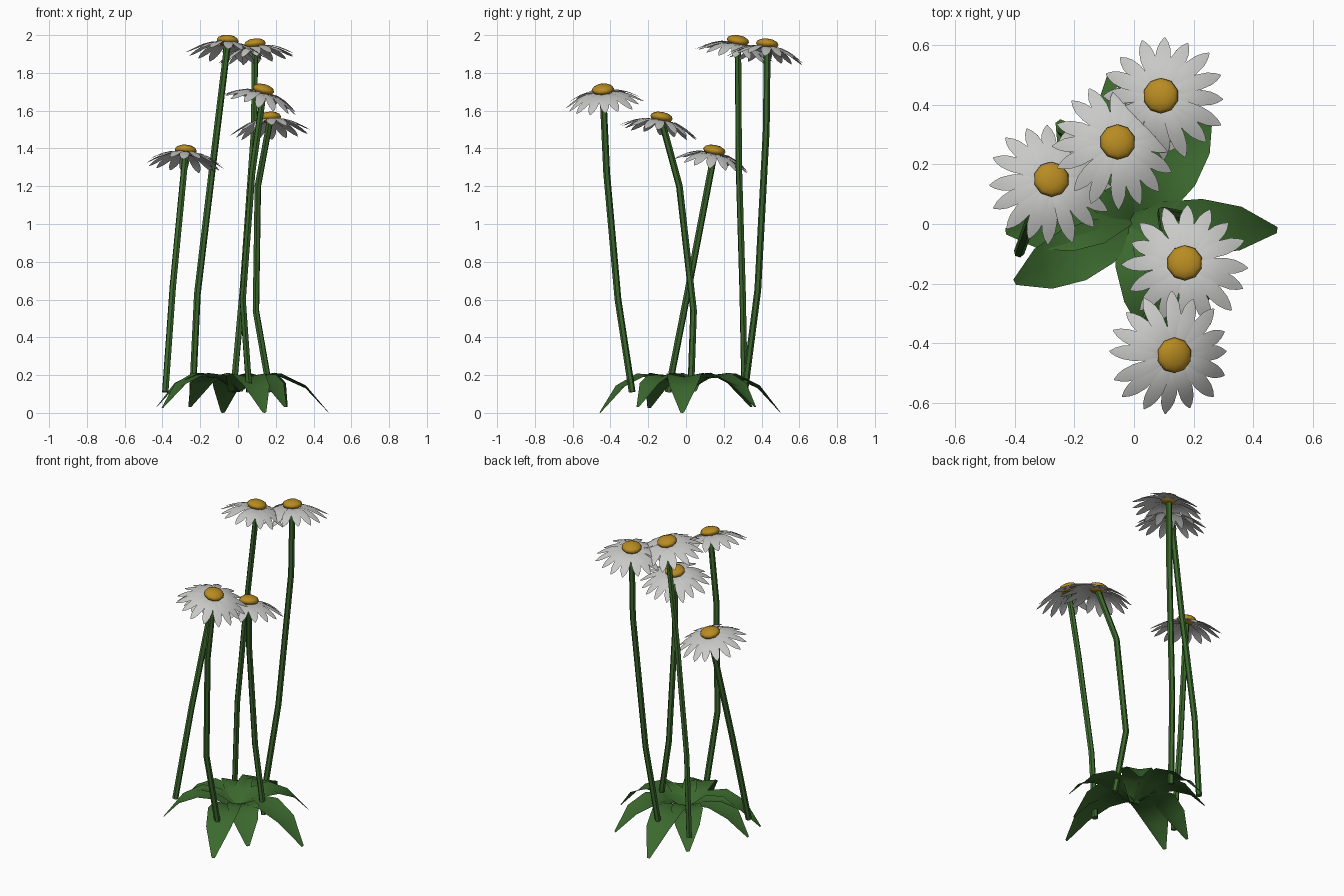
import bpy
import math
import random
from mathutils import Vector

random.seed(4)
if "Cube" in bpy.data.objects:
    bpy.data.objects.remove(bpy.data.objects["Cube"], do_unlink=True)


def material(name, rgb):
    m = bpy.data.materials.new(name)
    m.use_nodes = True
    m.diffuse_color = (*rgb, 1)
    bsdf = m.node_tree.nodes["Principled BSDF"]
    bsdf.inputs["Base Color"].default_value = (*rgb, 1)
    bsdf.inputs["Roughness"].default_value = 0.8
    return m


LEAF = material("leaf_green", (0.044, 0.14, 0.027))
STEM = material("stem_green", (0.045, 0.14, 0.026))
WHITE = material("petal_white", (0.58, 0.58, 0.57))
GOLD = material("centre_gold", (0.48, 0.26, 0.016))


def mesh_object(name, verts, faces, mat):
    mesh = bpy.data.meshes.new(name)
    mesh.from_pydata(verts, [], faces)
    mesh.materials.append(mat)
    mesh.polygons.foreach_set("use_smooth", [True] * len(mesh.polygons))
    obj = bpy.data.objects.new(name, mesh)
    bpy.context.collection.objects.link(obj)
    return obj


def blade(stations, angle, fold, verts, faces, root=(0, 0)):
    """Folded strip running outward; stations are (radius, half width, height)."""
    out = Vector((math.cos(angle), math.sin(angle), 0))
    side = Vector((-out.y, out.x, 0))
    first = len(verts)
    for r, w, z in stations:
        mid = out * r + Vector((*root, z))
        for s in (-1, 0, 1):
            verts.append(mid + side * w * s + Vector((0, 0, abs(s) * w * fold)))
    for i in range(len(stations) - 1):
        for j in (0, 1):
            a = first + i * 3 + j
            faces.append((a, a + 3, a + 4, a + 1))


# Rosette of arched, folded leaves: root, tip and lift of each tip
LEAF_SHAPE = [(0.0, 0.025, 0.11), (0.25, 0.08, 0.183), (0.5, 0.094, 0.19),
              (0.76, 0.073, 0.13), (1.0, 0.01, 0.0)]
LEAVES = [((-0.03, 0), (0.48, -0.02), 0), ((-0.03, 0), (0.14, -0.455), 0),
          ((0, 0), (-0.08, 0.5), 0), ((0, 0.03), (-0.43, -0.025), 0.03),
          ((0, -0.01), (-0.4, -0.195), 0.025), ((0, 0), (0.25, -0.255), 0.03),
          ((0, 0), (0.255, 0.365), 0.03), ((0, 0), (-0.255, 0.345), 0.03)]
for n, (root, tip, lift) in enumerate(LEAVES, 1):
    x, y = tip[0] - root[0], tip[1] - root[1]
    length = math.hypot(x, y)
    verts, faces = [], []
    blade([(t * length, w, z + lift * t ** 3) for t, w, z in LEAF_SHAPE],
          math.atan2(y, x), 0.2, verts, faces, root)
    mesh_object(f"leaf_{n}", verts, faces, LEAF)


def stem(name, points):
    curve = bpy.data.curves.new(name, "CURVE")
    curve.dimensions = "3D"
    curve.bevel_depth = 0.018
    curve.bevel_resolution = 1
    curve.use_fill_caps = True
    spline = curve.splines.new("POLY")
    spline.points.add(len(points) - 1)
    for p, co in zip(spline.points, points):
        p.co = (*co, 1)
    curve.materials.append(STEM)
    obj = bpy.data.objects.new(name, curve)
    bpy.context.collection.objects.link(obj)
    bpy.ops.object.select_all(action="DESELECT")
    obj.select_set(True)
    bpy.context.view_layer.objects.active = obj
    bpy.ops.object.convert(target="MESH")
    bpy.ops.object.shade_smooth_by_angle(angle=math.radians(50))


PETAL_SHAPE = [(0.012, 0.008, -0.02), (0.05, 0.014, -0.017), (0.09, 0.022, -0.02),
               (0.135, 0.0265, -0.036), (0.17, 0.0225, -0.055), (0.192, 0.014, -0.069),
               (0.21, 0.002, -0.08)]
PETALS = 16


def flower_head(n, centre, lean):
    turn = Vector((0, 0, 1)).rotation_difference(Vector((*lean, 1)).normalized())
    # Ring of drooping petals
    verts, faces = [], []
    for i in range(PETALS):
        size = random.uniform(0.95, 1.03)
        droop = random.uniform(0.95, 1.1)
        layer = 0.003 * (i % 2)
        angle = math.tau * (i + random.uniform(-0.12, 0.12)) / PETALS
        blade([(r * size, w, z * droop + layer) for r, w, z in PETAL_SHAPE],
              angle, -0.12, verts, faces)
    petals = mesh_object(f"petals_{n}", verts, faces, WHITE)
    # Low-poly domed centre
    bpy.ops.mesh.primitive_uv_sphere_add(segments=10, ring_count=6, radius=1)
    dome = bpy.context.object
    dome.name = f"flower_centre_{n}"
    dome.scale = (0.06, 0.06, 0.029)
    dome.data.materials.append(GOLD)
    bpy.ops.object.shade_smooth()
    for obj in (petals, dome):
        obj.rotation_mode = "QUATERNION"
        obj.rotation_quaternion = turn
        obj.location = centre


# Each flower: stem path up to the head, and the lean of the head
FLOWERS = [
    ([(-0.24, 0.31, 0.11), (-0.215, 0.3, 0.63), (-0.135, 0.28, 1.3), (-0.055, 0.275, 1.971)],
     (0.07, 0.18)),
    ([(-0.025, 0.31, 0.11), (0.025, 0.38, 0.65), (0.085, 0.425, 1.5), (0.09, 0.43, 1.953)],
     (-0.1, 0.11)),
    ([(0.06, -0.285, 0.11), (0.025, -0.36, 0.6), (0.075, -0.42, 1.27), (0.135, -0.44, 1.712)],
     (0.26, -0.08)),
    ([(0.17, 0.025, 0.11), (0.095, 0.04, 0.54), (0.105, -0.035, 1.2), (0.17, -0.13, 1.565)],
     (-0.05, 0.17)),
    ([(-0.385, -0.095, 0.11), (-0.345, 0.015, 0.67), (-0.277, 0.15, 1.39)],
     (0.08, 0.18)),
]
for n, (path, lean) in enumerate(FLOWERS, 1):
    top = Vector(path[-1])
    stem(f"stem_{n}", path[:-1] + [tuple(top - Vector((0, 0, 0.015)))])
    flower_head(n, top, lean)
